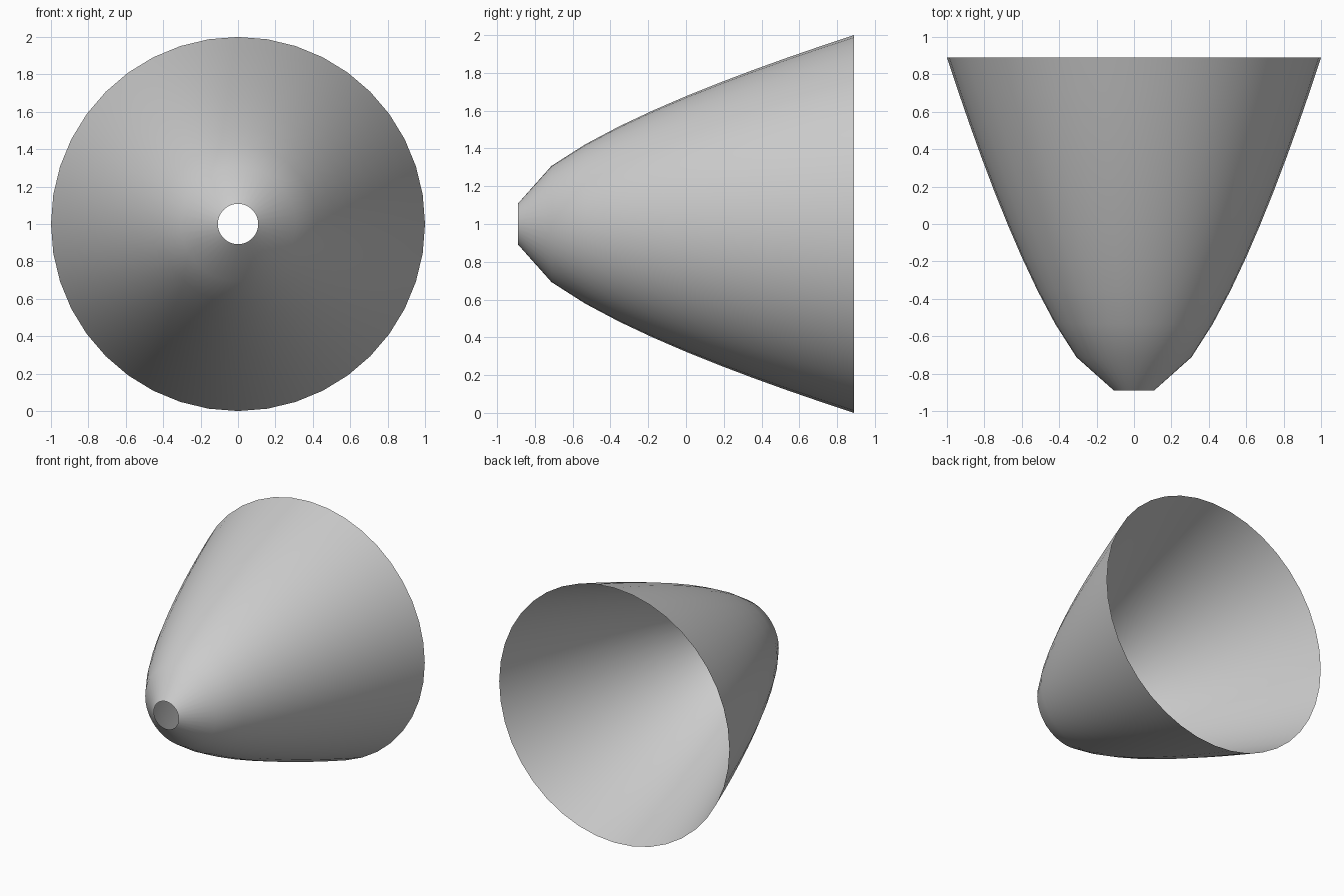
import bpy, bmesh, math

if "Cube" in bpy.data.objects:
    bpy.data.objects.remove(bpy.data.objects["Cube"])

SIDES, RINGS = 40, 10
HALF_LEN, R_SMALL, R_BIG, CENTRE_Z = 0.89, 0.108, 1.0, 1.0

grey = bpy.data.materials.new("light grey")
grey.diffuse_color = (0.6, 0.6, 0.6, 1)
grey.use_nodes = True
grey.node_tree.nodes["Principled BSDF"].inputs["Base Color"].default_value = grey.diffuse_color

# Flared shell, open at both ends, axis along y
bm = bmesh.new()
rings = []
for i in range(RINGS + 1):
    t = i / RINGS
    y = -HALF_LEN + 2 * HALF_LEN * t
    r = R_SMALL + (R_BIG - R_SMALL) * t ** 0.65
    rings.append([bm.verts.new((r * math.sin(2 * math.pi * k / SIDES), y,
                                CENTRE_Z + r * math.cos(2 * math.pi * k / SIDES)))
                  for k in range(SIDES)])
for a, b in zip(rings, rings[1:]):
    for k in range(SIDES):
        n = (k + 1) % SIDES
        bm.faces.new((a[k], b[k], b[n], a[n])).smooth = True
bmesh.ops.recalc_face_normals(bm, faces=bm.faces)
# Normals point away from the axis
f = bm.faces[:][0]
c = f.calc_center_median()
if f.normal.x * c.x + f.normal.z * (c.z - CENTRE_Z) < 0:
    bmesh.ops.reverse_faces(bm, faces=bm.faces)

mesh = bpy.data.meshes.new("flared_shell")
bm.to_mesh(mesh)
bm.free()
mesh.materials.append(grey)
bpy.context.collection.objects.link(bpy.data.objects.new("flared_shell", mesh))
